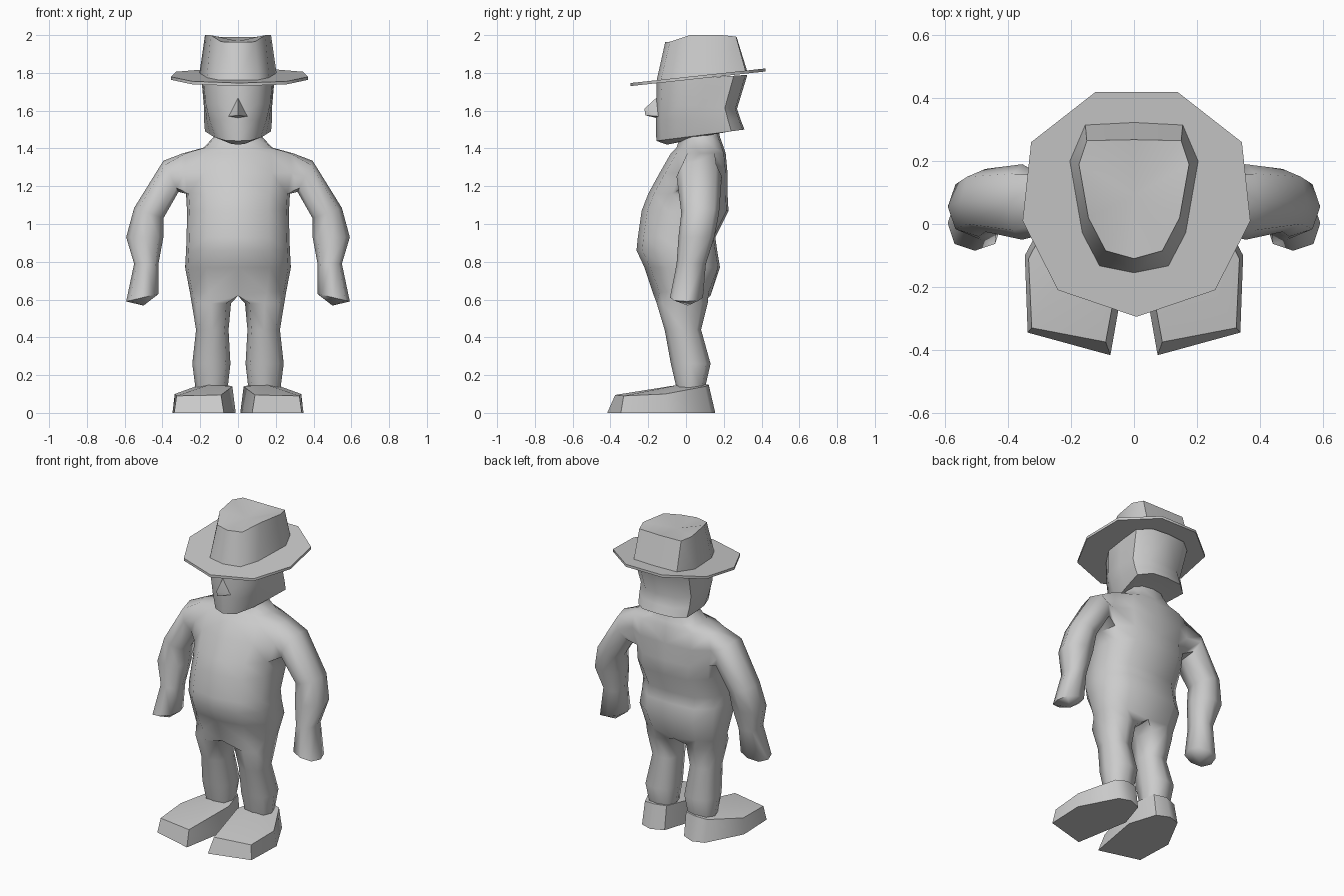
import bpy, bmesh, math

if "Cube" in bpy.data.objects:
    bpy.data.objects.remove(bpy.data.objects["Cube"])

grey = bpy.data.materials.new("plain_grey")
grey.diffuse_color = (0.6, 0.6, 0.6, 1)
grey.use_nodes = True
grey.node_tree.nodes["Principled BSDF"].inputs["Base Color"].default_value = grey.diffuse_color


def ring(bm, pts):
    return [bm.verts.new(p) for p in pts]


def strip(bm, a, b, closed=True, skip=()):
    """Quads between two rings of equal length."""
    n = len(a)
    for i in range(n if closed else n - 1):
        if i not in skip:
            j = (i + 1) % n
            bm.faces.new((a[i], a[j], b[j], b[i]))


def fan(bm, loop, centre, closed=True):
    """Close a ring with triangles to one middle point."""
    c = bm.verts.new(centre)
    n = len(loop)
    for i in range(n if closed else n - 1):
        bm.faces.new((loop[i], loop[(i + 1) % n], c))


def finish(name, bm, angle=50):
    """Mirror the half mesh across x = 0, weld it and shade it."""
    bmesh.ops.mirror(bm, geom=bm.verts[:] + bm.edges[:] + bm.faces[:],
                     axis='X', merge_dist=0.0005)
    bmesh.ops.remove_doubles(bm, verts=bm.verts[:], dist=0.0005)
    bmesh.ops.recalc_face_normals(bm, faces=bm.faces[:])
    me = bpy.data.meshes.new(name)
    bm.to_mesh(me)
    bm.free()
    me.materials.append(grey)
    ob = bpy.data.objects.new(name, me)
    bpy.context.collection.objects.link(ob)
    bpy.ops.object.select_all(action='DESELECT')
    ob.select_set(True)
    bpy.context.view_layer.objects.active = ob
    bpy.ops.object.shade_smooth_by_angle(angle=math.radians(angle))
    return ob


def half_row(z, w, yf, yb):
    """Half cross-section of the torso, front centre to back centre."""
    d = yb - yf
    return [(0, yf, z), (0.6 * w, yf + 0.03, z), (0.95 * w, yf + 0.3 * d, z),
            (w, yf + 0.55 * d, z), (0.94 * w, yb - 0.2 * d, z),
            (0.6 * w, yb - 0.01, z), (0, yb, z)]


# body: torso, arms and legs in one skin
bm = bmesh.new()
torso = [(1.50, 0.11, -0.02, 0.17), (1.46, 0.13, -0.03, 0.18),
         (1.405, 0.18, -0.05, 0.20), (1.375, 0.29, -0.08, 0.21),
         (1.27, 0.30, -0.14, 0.22), (1.16, 0.275, -0.20, 0.22),
         (1.07, 0.27, -0.235, 0.225), (0.93, 0.272, -0.255, 0.155),
         (0.86, 0.275, -0.262, 0.165), (0.77, 0.28, -0.22, 0.18)]
rows = [ring(bm, half_row(*r)) for r in torso]
crotch = [(x, y, 0.62 if x == 0 else 0.64)
          for x, y, z in half_row(0.64, 0.255, -0.17, 0.13)]
rows.append(ring(bm, crotch))
for k in range(len(rows) - 1):
    # leave an opening at the shoulder for the arm
    strip(bm, rows[k], rows[k + 1], closed=False, skip=(2, 3) if k in (3, 4) else ())
fan(bm, rows[0], (0, 0.08, 1.50), closed=False)

# legs
prev = rows[-1] + [bm.verts.new((0, -0.02, 0.62))]
for z, xi, xo, yf, yb in [(0.58, 0.037, 0.245, -0.155, 0.115),
                          (0.44, 0.05, 0.222, -0.113, 0.08),
                          (0.26, 0.04, 0.242, -0.08, 0.13),
                          (0.13, 0.055, 0.225, -0.05, 0.10)]:
    w, d, m = xo - xi, yb - yf, (yf + yb) / 2
    cur = ring(bm, [(xi + w * u, m + d * v, z) for u, v in
                    [(0.12, -0.4), (0.5, -0.5), (0.88, -0.38), (1, 0),
                     (0.88, 0.38), (0.5, 0.5), (0.12, 0.4), (0, 0)]])
    strip(bm, prev, cur)
    prev = cur
fan(bm, prev, (0.14, 0.025, 0.13))

# arms and hands
hi, mid, lo = rows[3], rows[4], rows[5]
prev = [lo[2], lo[3], lo[4], mid[4], hi[4], hi[3], hi[2], mid[2]]
s = 0.75
around = [(-s, -s), (-1, 0), (-s, s), (0, 1), (s, s), (1, 0), (s, -s), (0, -1)]
for xi, zi, xo, zo, yf, yb in [(0.315, 1.17, 0.395, 1.335, -0.05, 0.19),
                               (0.395, 1.03, 0.55, 1.085, -0.025, 0.175),
                               (0.395, 0.93, 0.592, 0.93, -0.04, 0.15),
                               (0.422, 0.785, 0.55, 0.79, -0.05, 0.105),
                               (0.42, 0.63, 0.592, 0.59, -0.085, 0.09)]:
    cur = ring(bm, [((xi + xo) / 2 + u * (xo - xi) / 2,
                     (yf + yb) / 2 + v * (yb - yf) / 2,
                     (zi + zo) / 2 + u * (zo - zi) / 2) for u, v in around])
    strip(bm, prev, cur)
    prev = cur
fan(bm, prev, (0.50, 0.01, 0.568))
finish("body", bm, 65)

# shoes
bm = bmesh.new()
sole = ring(bm, [(0.075, -0.417, 0), (0.338, -0.345, 0), (0.347, -0.10, 0),
                 (0.225, 0.13, 0), (0.15, 0.155, 0), (0.07, 0.12, 0), (0.012, -0.06, 0)])
upper = ring(bm, [(0.09, -0.375, 0.095), (0.325, -0.33, 0.09), (0.335, -0.11, 0.10),
                  (0.225, 0.10, 0.14), (0.15, 0.12, 0.15), (0.07, 0.10, 0.15),
                  (0.03, -0.05, 0.14)])
strip(bm, sole, upper)
bm.faces.new(sole)
fan(bm, upper, (0.15, -0.03, 0.15))
finish("shoes", bm)

# head with hair at the back: front z, back z, face width, hair width, front y, back y
bm = bmesh.new()
prev = None
for zf, zb, wf, wb, yf, yb in [(1.42, 1.49, 0.06, 0.12, -0.10, 0.18),
                               (1.44, 1.50, 0.12, 0.175, -0.157, 0.31),
                               (1.55, 1.55, 0.15, 0.18, -0.16, 0.29),
                               (1.64, 1.61, 0.17, 0.18, -0.158, 0.27),
                               (1.755, 1.79, 0.185, 0.195, -0.155, 0.325)]:
    d = yb - yf
    half = [(0, 0), (0.6 * wf, 0.06), (wf, 0.3), ((wf + wb) / 2, 0.55),
            (wb, 0.85), (0.6 * wb, 0.98), (0, 1)]
    cur = ring(bm, [(x, yf + t * d, zf + t * (zb - zf)) for x, t in half])
    if prev:
        strip(bm, prev, cur, closed=False)
    else:
        fan(bm, cur, (0, 0.05, 1.45), closed=False)
    prev = cur
fan(bm, prev, (0, 0.08, 1.77), closed=False)
finish("head", bm)

# nose
bm = bmesh.new()
top, tip, under, base, side = ring(bm, [(0, -0.155, 1.67), (0, -0.22, 1.61),
                                        (0, -0.215, 1.575), (0, -0.15, 1.56),
                                        (0.05, -0.145, 1.57)])
for tri in [(top, tip, side), (tip, under, side), (under, base, side)]:
    bm.faces.new(tri)
finish("nose", bm)


# hat brim, tilted up to the back
def brim_z(y):
    return 1.762 + 0.108 * y


outline = [(0, -0.295), (0.25, -0.21), (0.362, 0.01), (0.335, 0.26), (0.13, 0.42), (0, 0.42)]
bm = bmesh.new()
low = ring(bm, [(x, y, brim_z(y)) for x, y in outline])
high = ring(bm, [(x, y, brim_z(y) + 0.016) for x, y in outline])
strip(bm, low, high, closed=False)
bm.faces.new(low)
bm.faces.new(high)
finish("hat_brim", bm).location.x = 0.008

# hat crown with a dented top
bm = bmesh.new()
foot = ring(bm, [(x, y, brim_z(y) + 0.008) for x, y in
                 [(0, -0.157), (0.11, -0.135), (0.165, -0.03), (0.205, 0.2),
                  (0.155, 0.317), (0, 0.325)]])
rim = ring(bm, [(0, -0.11, 1.963), (0.09, -0.085, 1.965), (0.145, 0.02, 2.0),
                (0.175, 0.19, 2.0), (0.15, 0.265, 1.992), (0, 0.268, 1.99)])
strip(bm, foot, rim, closed=False)
fan(bm, rim, (0, 0.09, 1.968), closed=False)
finish("hat_crown", bm)
